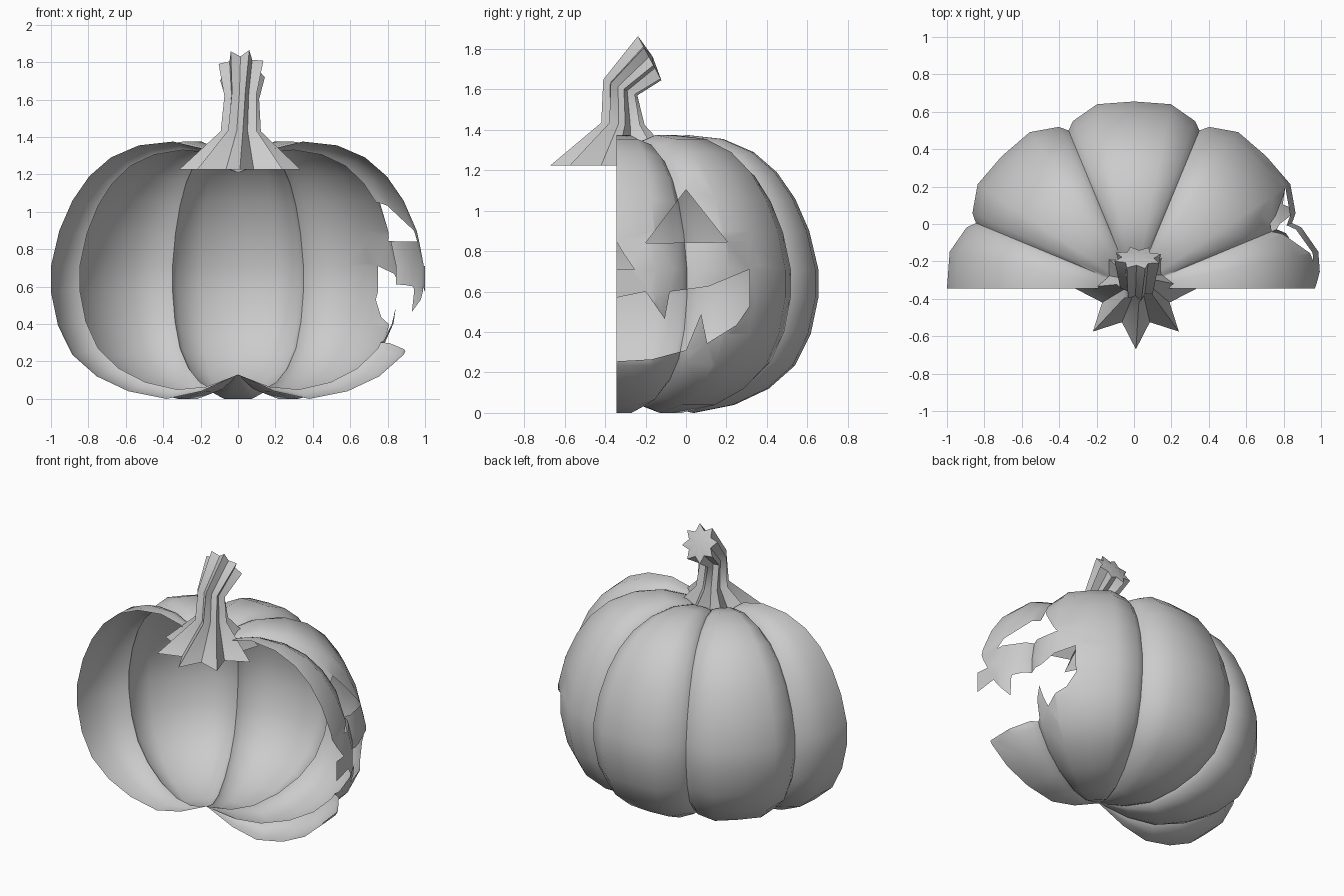
import bpy, bmesh
from math import radians, sin, cos, pi
from mathutils import Vector

if "Cube" in bpy.data.objects:
    bpy.data.objects.remove(bpy.data.objects["Cube"])

CY = -0.345  # pumpkin axis, also the plane where the shell is sliced


def finish(bm, name, angle):
    me = bpy.data.meshes.new(name)
    bm.to_mesh(me)
    bm.free()
    ob = bpy.data.objects.new(name, me)
    bpy.context.collection.objects.link(ob)
    bpy.ops.object.select_all(action='DESELECT')
    ob.select_set(True)
    bpy.context.view_layer.objects.active = ob
    bpy.ops.object.shade_smooth_by_angle(angle=radians(angle))
    return ob


def inside(y, z, poly):
    hit = False
    for (y1, z1), (y2, z2) in zip(poly, poly[1:] + poly[:1]):
        if (z1 > z) != (z2 > z) and y < (y2 - y1) * (z - z1) / (z2 - z1) + y1:
            hit = not hit
    return hit


def carve(bm, poly):
    """Slice the +x side along each outline edge, then remove what lies inside."""
    for (y1, z1), (y2, z2) in zip(poly, poly[1:] + poly[:1]):
        near = []
        for f in bm.faces:
            ys = [v.co.y for v in f.verts]
            zs = [v.co.z for v in f.verts]
            if (f.calc_center_median().x > 0.4
                    and max(ys) > min(y1, y2) - 1e-4 and min(ys) < max(y1, y2) + 1e-4
                    and max(zs) > min(z1, z2) - 1e-4 and min(zs) < max(z1, z2) + 1e-4):
                near.append(f)
        geom = set(near)
        for f in near:
            geom.update(f.edges)
            geom.update(f.verts)
        bmesh.ops.bisect_plane(bm, geom=list(geom), dist=1e-5,
                               plane_co=(0, y1, z1), plane_no=(0, z2 - z1, y1 - y2))
    gone = []
    for f in bm.faces:
        c = f.calc_center_median()
        if c.x > 0.4 and inside(c.y, c.z, poly):
            gone.append(f)
    bmesh.ops.delete(bm, geom=gone, context='FACES')


# Half pumpkin shell: lobed surface of revolution, open at the front
profile = [(0.1, 0.085), (0.2, 0.04), (0.385, 0.0), (0.585, 0.04), (0.755, 0.12),
           (0.885, 0.235), (0.962, 0.39), (1.0, 0.57), (1.0, 0.71), (0.955, 0.90),
           (0.885, 1.06), (0.795, 1.19), (0.68, 1.29), (0.53, 1.355), (0.35, 1.375),
           (0.2, 1.34), (0.08, 1.24)]
lobe = [(-22.5, 1), (-20, 0.55), (-11.3, 0), (0, 0), (11.3, 0), (20, 0.55)]
columns = sorted((45 * k + a, w) for k in range(6) for a, w in lobe)
columns = [c for c in columns if 0 <= c[0] <= 180]

bm = bmesh.new()
bottom = bm.verts.new((0, CY, 0.13))
top = bm.verts.new((0, CY, 1.21))
grid = []
for a, w in columns:
    t = radians(a)
    col = []
    for r, z in profile:
        rr = r * (1 - 0.085 * w)
        zz = z + (0.69 - z) * 0.075 * w * min(1, r / 0.4)
        if w == 0 and a % 45:
            rr *= 1.005
        col.append(bm.verts.new((rr * cos(t), CY + rr * sin(t), zz)))
    grid.append(col)
for a, b in zip(grid, grid[1:]):
    bm.faces.new((bottom, b[0], a[0]))
    for i in range(len(profile) - 1):
        bm.faces.new((a[i], b[i], b[i + 1], a[i + 1]))
    bm.faces.new((a[-1], b[-1], top))

# Carved face on the right side: eye, half nose, half toothed mouth
carve(bm, [(-0.2, 0.84), (0.205, 0.845), (0.0, 1.105)])
carve(bm, [(-0.40, 0.71), (-0.255, 0.71), (-0.31, 0.79), (-0.345, 0.85), (-0.40, 0.85)])
carve(bm, [(-0.40, 0.57), (-0.345, 0.57), (-0.20, 0.60), (-0.105, 0.465), (-0.08, 0.60),
           (0.11, 0.625), (0.315, 0.71), (0.315, 0.53), (0.25, 0.435), (0.105, 0.345),
           (0.075, 0.49), (0.0, 0.31), (-0.17, 0.265), (-0.345, 0.255), (-0.40, 0.255)])
finish(bm, "pumpkin_shell", 70)

# Stem: star-shaped rings (x, y, z, point radius, valley ratio, tilt, twist) bending back
rings = [(0.01, CY, 1.225, 0.325, 0.60, 0, 0),
         (0.015, -0.312, 1.43, 0.108, 0.70, 3, 6),
         (0.02, -0.325, 1.61, 0.095, 0.70, 25, 12),
         (0.02, -0.18, 1.755, 0.13, 0.66, 62, 18)]
N = 16
bm = bmesh.new()
loops = []
for x, y, z, r, ratio, tilt, twist in rings:
    s, c = sin(radians(tilt)), cos(radians(tilt))
    loop = []
    for i in range(N):
        t = 2 * pi * i / N + radians(twist)
        q = r * (ratio if i % 2 else 1)
        u, v = q * cos(t), q * sin(t)
        loop.append(bm.verts.new((x + u, y + v * c, z - v * s)))
    loops.append(loop)
for a, b in zip(loops, loops[1:]):
    for i in range(N):
        j = (i + 1) % N
        bm.faces.new((a[i], a[j], b[j], b[i]))
tip = bm.verts.new(Vector((0.02, -0.165, 1.763)))
for i in range(N):
    bm.faces.new((loops[-1][i], loops[-1][(i + 1) % N], tip))
finish(bm, "stem", 50)
